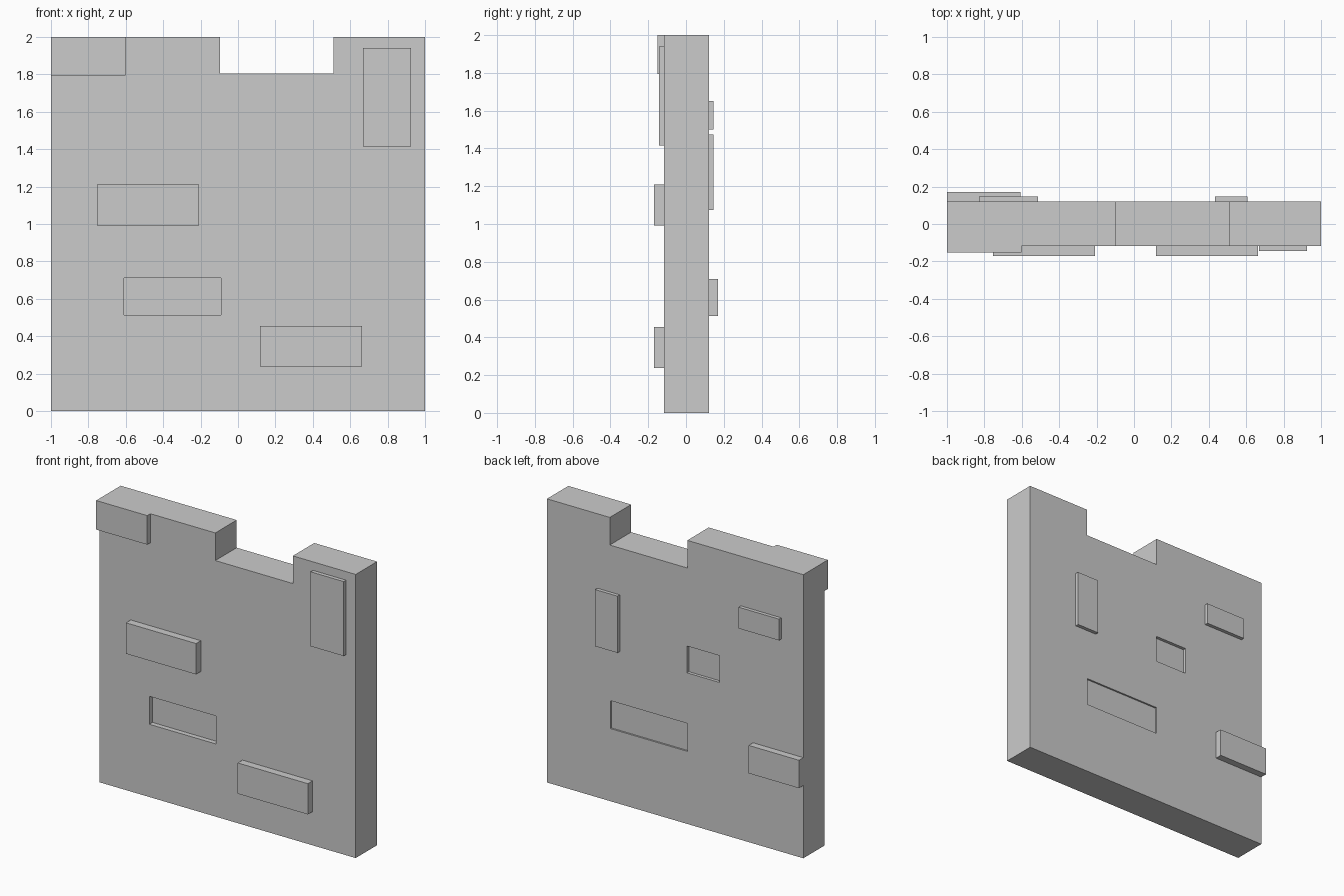
import bpy

if "Cube" in bpy.data.objects:
    bpy.data.objects.remove(bpy.data.objects["Cube"])

FRONT, BACK = -0.117, 0.121   # wall faces along y


def box(name, x, y, z):
    """Axis-aligned box from (min, max) pairs."""
    size = [b - a for a, b in (x, y, z)]
    mid = [(a + b) / 2 for a, b in (x, y, z)]
    bpy.ops.mesh.primitive_cube_add(size=1, location=mid)
    ob = bpy.context.object
    ob.name = name
    ob.scale = size
    bpy.ops.object.transform_apply(location=False, rotation=False, scale=True)
    return ob


# Wall slab
wall = box("wall", (-1, 1), (FRONT, BACK), (0, 2))

# Broken-out notch in the top and missing-brick recesses
cuts = [
    ("notch", (-0.095, 0.51), (-0.5, 0.5), (1.805, 2.2)),
    ("front_recess", (-0.61, -0.09), (-0.5, FRONT + 0.035), (0.513, 0.71)),
    ("back_recess_small", (-0.345, -0.092), (BACK - 0.022, 0.5), (1.065, 1.254)),
    ("back_recess_wide", (-0.095, 0.506), (BACK - 0.012, 0.5), (0.512, 0.709)),
]
for name, x, y, z in cuts:
    cutter = box(name, x, y, z)
    cutter.hide_render = True
    mod = wall.modifiers.new(name, 'BOOLEAN')
    mod.operation = 'DIFFERENCE'
    mod.solver = 'EXACT'
    mod.object = cutter
    bpy.context.view_layer.objects.active = wall
    bpy.ops.object.modifier_apply(modifier=name)
    bpy.data.objects.remove(cutter, do_unlink=True)

# Protruding bricks: name, x range, outer y, z range
bricks = [
    ("front_brick_corner", (-1, -0.602), -0.152, (1.795, 2)),
    ("front_brick_upright", (0.667, 0.925), -0.144, (1.415, 1.94)),
    ("front_brick_middle", (-0.755, -0.208), -0.17, (0.992, 1.21)),
    ("front_brick_low", (0.117, 0.664), -0.17, (0.238, 0.455)),
    ("back_brick_edge", (-1, -0.608), 0.17, (0.513, 0.71)),
    ("back_brick_upright", (0.432, 0.606), 0.146, (1.075, 1.475)),
    ("back_brick_high", (-0.828, -0.513), 0.146, (1.5, 1.65)),
]
for name, x, outer, z in bricks:
    y = (outer, FRONT) if outer < 0 else (BACK, outer)
    box(name, x, y, z)
